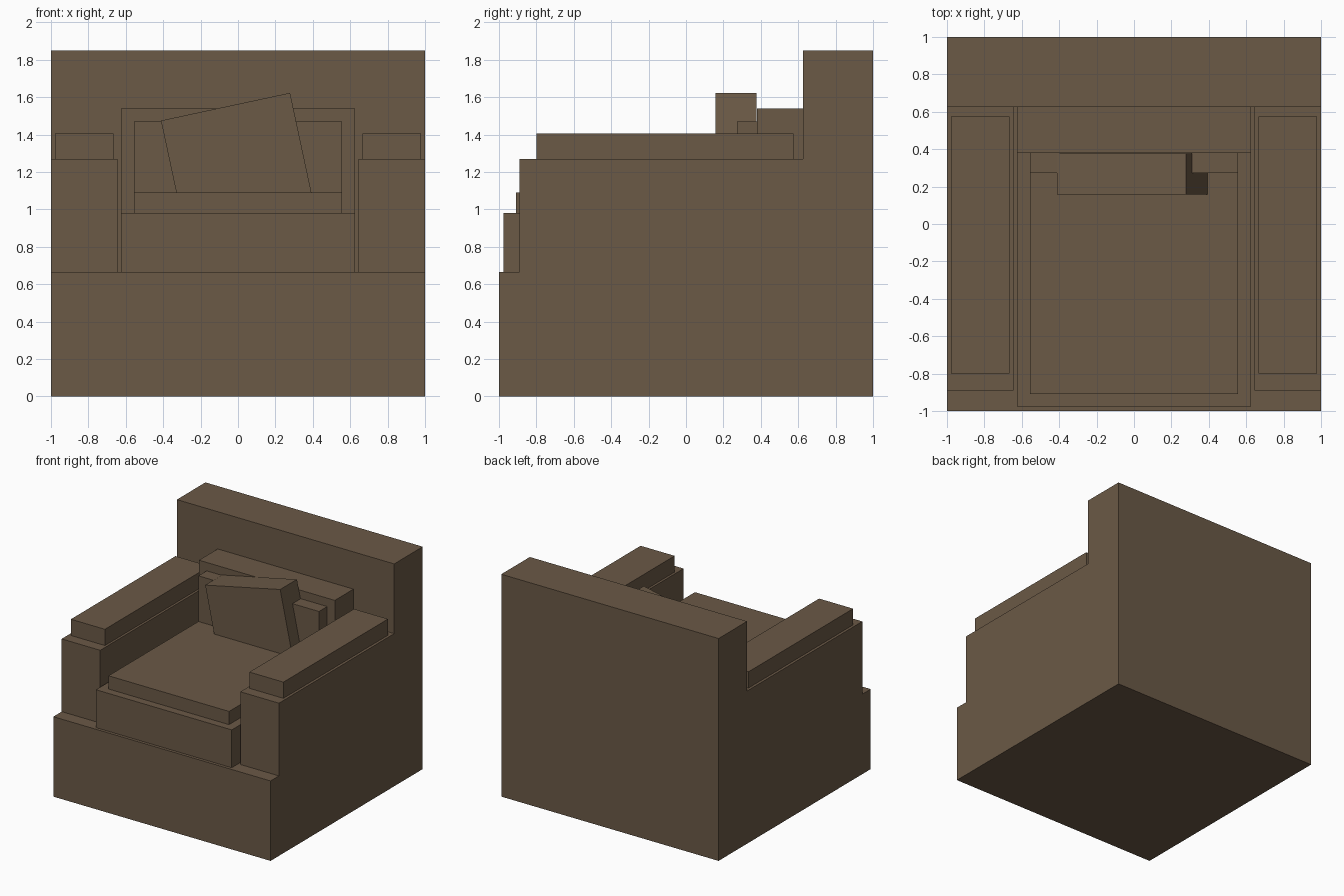
import bpy, math
from mathutils import Matrix, Vector

if "Cube" in bpy.data.objects:
    bpy.data.objects.remove(bpy.data.objects["Cube"])

fabric = bpy.data.materials.new("brown_fabric")
fabric.diffuse_color = (0.145, 0.100, 0.061, 1)
fabric.use_nodes = True
fabric.node_tree.nodes["Principled BSDF"].inputs["Base Color"].default_value = fabric.diffuse_color


def box(name, x, y, z):
    """Box from (min, max) ranges on each axis."""
    bpy.ops.mesh.primitive_cube_add(size=1)
    ob = bpy.context.object
    ob.name = ob.data.name = name
    lo, hi = Vector((x[0], y[0], z[0])), Vector((x[1], y[1], z[1]))
    ob.data.transform(Matrix.Translation((lo + hi) / 2) @ Matrix.Diagonal((*(hi - lo), 1)))
    ob.data.materials.append(fabric)
    return ob


# Frame
box("base", (-1, 1), (-1, 1), (0, 0.665))
box("backrest", (-1, 1), (0.625, 1), (0.665, 1.85))

# Arms with top pads, one per side
for side, s in (("left", -1), ("right", 1)):
    box(side + "_arm", sorted((s * 0.645, s)), (-0.89, 0.625), (0.665, 1.27))
    box(side + "_arm_pad", sorted((s * 0.665, s * 0.978)), (-0.80, 0.575), (1.27, 1.405))

# Seat and back cushions, each with a smaller raised layer
box("seat_cushion", (-0.625, 0.625), (-0.975, 0.625), (0.665, 0.98))
box("seat_cushion_top", (-0.555, 0.555), (-0.91, 0.38), (0.98, 1.09))
box("back_cushion", (-0.625, 0.625), (0.38, 0.625), (0.98, 1.54))
box("back_cushion_front", (-0.555, 0.555), (0.272, 0.38), (1.09, 1.47))

# Tilted throw pillow, its lower edge sunk into the seat
pillow = box("throw_pillow", (0, 0.706), (0.157, 0.377), (-0.62, 0))
pillow.data.transform(Matrix.Translation((-0.412, 0, 1.475)) @ Matrix.Rotation(math.radians(-12.1), 4, 'Y'))
